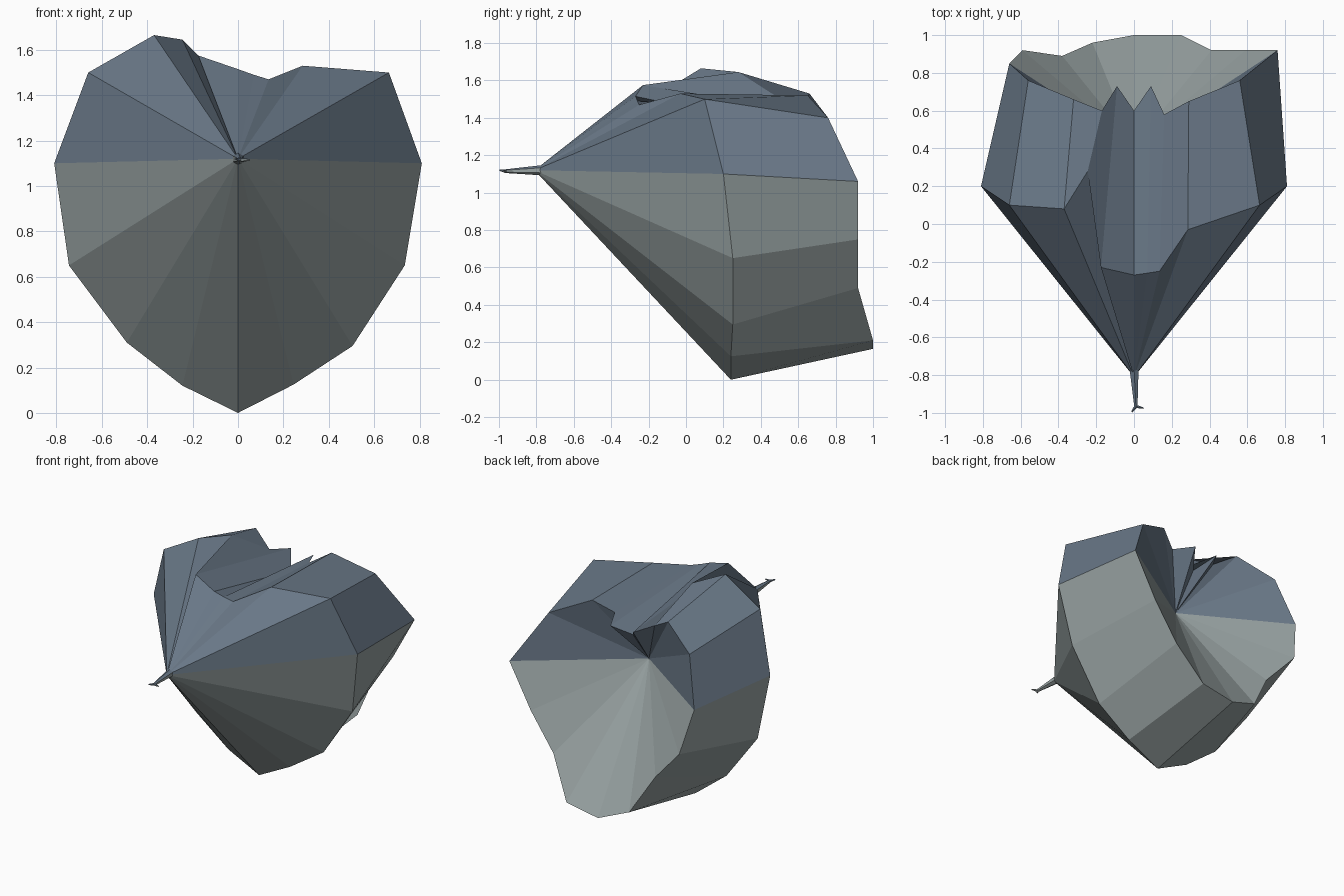
import bpy, bmesh
from mathutils import Vector

default_cube = bpy.data.objects.get("Cube")
if default_cube:
    bpy.data.objects.remove(default_cube, do_unlink=True)


def flat_material(name, colour):
    material = bpy.data.materials.new(name)
    material.use_nodes = True
    material.diffuse_color = (*colour, 1)
    shader = material.node_tree.nodes["Principled BSDF"]
    shader.inputs["Base Color"].default_value = (*colour, 1)
    return material


slate_blue = flat_material("slate blue", (0.14, 0.185, 0.24))
pale_grey = flat_material("pale grey", (0.32, 0.37, 0.37))


def finish(bm, name):
    """Turn a bmesh into a flat shaded two-colour object."""
    bmesh.ops.recalc_face_normals(bm, faces=bm.faces)
    mesh = bpy.data.meshes.new(name)
    bm.to_mesh(mesh)
    bm.free()
    mesh.materials.append(slate_blue)
    mesh.materials.append(pale_grey)
    part = bpy.data.objects.new(name, mesh)
    bpy.context.collection.objects.link(part)
    return part


# Heart outlines: upper lobes first, then the lower bowl
front_upper = [
    (.81, .2, 1.1), (.665, .1, 1.5), (.285, -.03, 1.53), (.135, -.25, 1.47),
    (.07, -.26, 1.49), (0, -.27, 1.515), (-.175, -.23, 1.575),
    (-.245, .28, 1.645), (-.37, .08, 1.665), (-.66, .1, 1.5)]
front_lower = [
    (-.81, .2, 1.1), (-.745, .25, .65), (-.49, .24, .31), (-.245, .24, .12),
    (0, .24, 0), (.245, .24, .125), (.505, .25, .295), (.735, .25, .65)]
back_upper = [
    (.76, .92, 1.06), (.56, .76, 1.4), (.29, .65, 1.52), (.16, .58, 1.44),
    (.09, .73, 1.42), (0, .6, 1.33), (-.09, .73, 1.42),
    (-.17, .6, 1.44), (-.32, .66, 1.53), (-.56, .76, 1.4)]
back_lower = [
    (-.66, .85, 1.06), (-.59, .92, .75), (-.38, .89, .52), (-.22, .96, .25),
    (0, 1, .165), (.25, 1, .21), (.41, .92, .49), (.59, .92, .75)]

# Shell: pointed front fan, side wall and hollow back funnel
bm = bmesh.new()
front = [bm.verts.new(p) for p in front_upper + front_lower]
back = [bm.verts.new(p) for p in back_upper + back_lower]
tip = bm.verts.new((0, -.81, 1.12))
hollow = bm.verts.new((0, .42, 1.09))
count = len(front)
for i in range(count):
    j = (i + 1) % count
    panels = [
        bm.faces.new((tip, front[i], front[j])),
        bm.faces.new((front[i], back[i], back[j], front[j])),
        bm.faces.new((back[i], hollow, back[j])),
    ]
    for face in panels:
        face.material_index = 0 if i < len(front_upper) else 1
finish(bm, "heart_shell")


def spike(name, start, end, start_radius, end_radius, sides=6):
    """Thin tapered rod, blue above and grey below."""
    start, end = Vector(start), Vector(end)
    axis = end - start
    bm = bmesh.new()
    bmesh.ops.create_cone(bm, cap_ends=True, segments=sides,
                          radius1=start_radius, radius2=end_radius,
                          depth=axis.length)
    bmesh.ops.rotate(bm, verts=bm.verts,
                     matrix=axis.to_track_quat("Z", "Y").to_matrix())
    bmesh.ops.translate(bm, verts=bm.verts, vec=(start + end) / 2)
    bm.normal_update()
    for face in bm.faces:
        face.material_index = 0 if face.normal.z > 0 else 1
    return finish(bm, name)


# Thin stem and its small forked end
fork = (.01, -.965, 1.115)
spike("stem", (0, -.76, 1.12), fork, .028, .01)
spike("stem_fork_left", fork, (.05, -.975, 1.115), .01, .004)
spike("stem_fork_right", fork, (-.012, -.995, 1.12), .01, .004)
